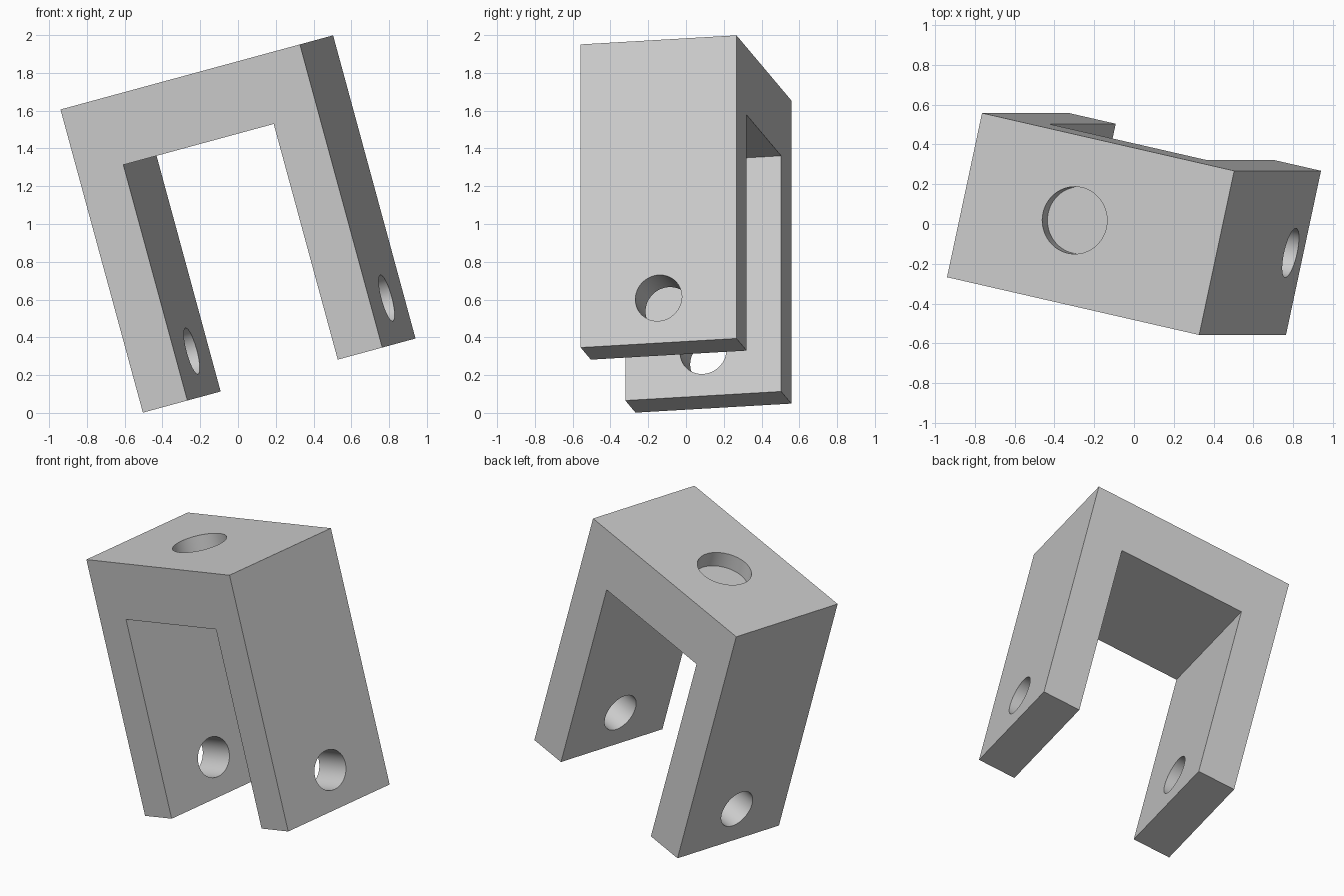
import bpy, bmesh, math
from mathutils import Matrix, Vector

if "Cube" in bpy.data.objects:
    bpy.data.objects.remove(bpy.data.objects["Cube"])

# Overall sizes in the bracket's own frame
W, D, H = 1.345, 0.845, 1.663
LEG, PLATE = 0.25, 0.37
w, d, h = W / 2, D / 2, H / 2

grey = bpy.data.materials.new("grey")
grey.diffuse_color = (0.6, 0.6, 0.6, 1)
grey.use_nodes = True
grey.node_tree.nodes["Principled BSDF"].inputs["Base Color"].default_value = grey.diffuse_color

# U-shaped profile, extruded through the depth
profile = [(-w, -h), (-w + LEG, -h), (-w + LEG, h - PLATE), (w - LEG, h - PLATE),
           (w - LEG, -h), (w, -h), (w, h), (-w, h)]
bm = bmesh.new()
face = bm.faces.new([bm.verts.new((x, -d, z)) for x, z in profile])
ext = bmesh.ops.extrude_face_region(bm, geom=[face])
bmesh.ops.translate(bm, vec=(0, D, 0),
                    verts=[g for g in ext["geom"] if isinstance(g, bmesh.types.BMVert)])
bmesh.ops.recalc_face_normals(bm, faces=bm.faces)
mesh = bpy.data.meshes.new("clevis_bracket")
bm.to_mesh(mesh)
bm.free()
mesh.materials.append(grey)
bracket = bpy.data.objects.new("clevis_bracket", mesh)
bpy.context.collection.objects.link(bracket)


def drill(name, radius, depth, location, rotation=(0, 0, 0)):
    """Add a hidden cylinder and a boolean that cuts it from the bracket."""
    bpy.ops.mesh.primitive_cylinder_add(vertices=64, radius=radius, depth=depth,
                                        location=location, rotation=rotation)
    cutter = bpy.context.object
    cutter.name = name
    cutter.hide_render = True
    cutter.data.materials.append(grey)
    mod = bracket.modifiers.new(name, 'BOOLEAN')
    mod.operation = 'DIFFERENCE'
    mod.solver = 'EXACT'
    mod.object = cutter
    return cutter


# Pin hole through both legs, and a shallow blind hole in the top
cutters = [
    drill("pin_hole_cutter", 0.126, W + 0.4, (0, 0, -h + 0.247), (0, math.pi / 2, 0)),
    drill("top_hole_cutter", 0.169, 0.2, (-0.085, 0, h)),
]

# Apply the cuts and remove the cutters
bpy.context.view_layer.update()
graph = bpy.context.evaluated_depsgraph_get()
cut_mesh = bpy.data.meshes.new_from_object(bracket.evaluated_get(graph))
bracket.modifiers.clear()
bracket.data = cut_mesh
for c in cutters:
    bpy.data.objects.remove(c)

# Smooth hole walls, sharp edges elsewhere
bpy.ops.object.select_all(action='DESELECT')
bracket.select_set(True)
bpy.context.view_layer.objects.active = bracket
bpy.ops.object.shade_smooth_by_angle(angle=math.radians(30))

# Tilt the bracket into place
up = Vector((-0.435, 0, 1.6)).normalized()
side = Vector((1.265, -0.29, 0.347))
side = (side - up * side.dot(up)).normalized()
back = up.cross(side)
rot = Matrix((side, back, up)).transposed().to_4x4()
bracket.matrix_world = Matrix.Translation((0, 0, 1)) @ rot
